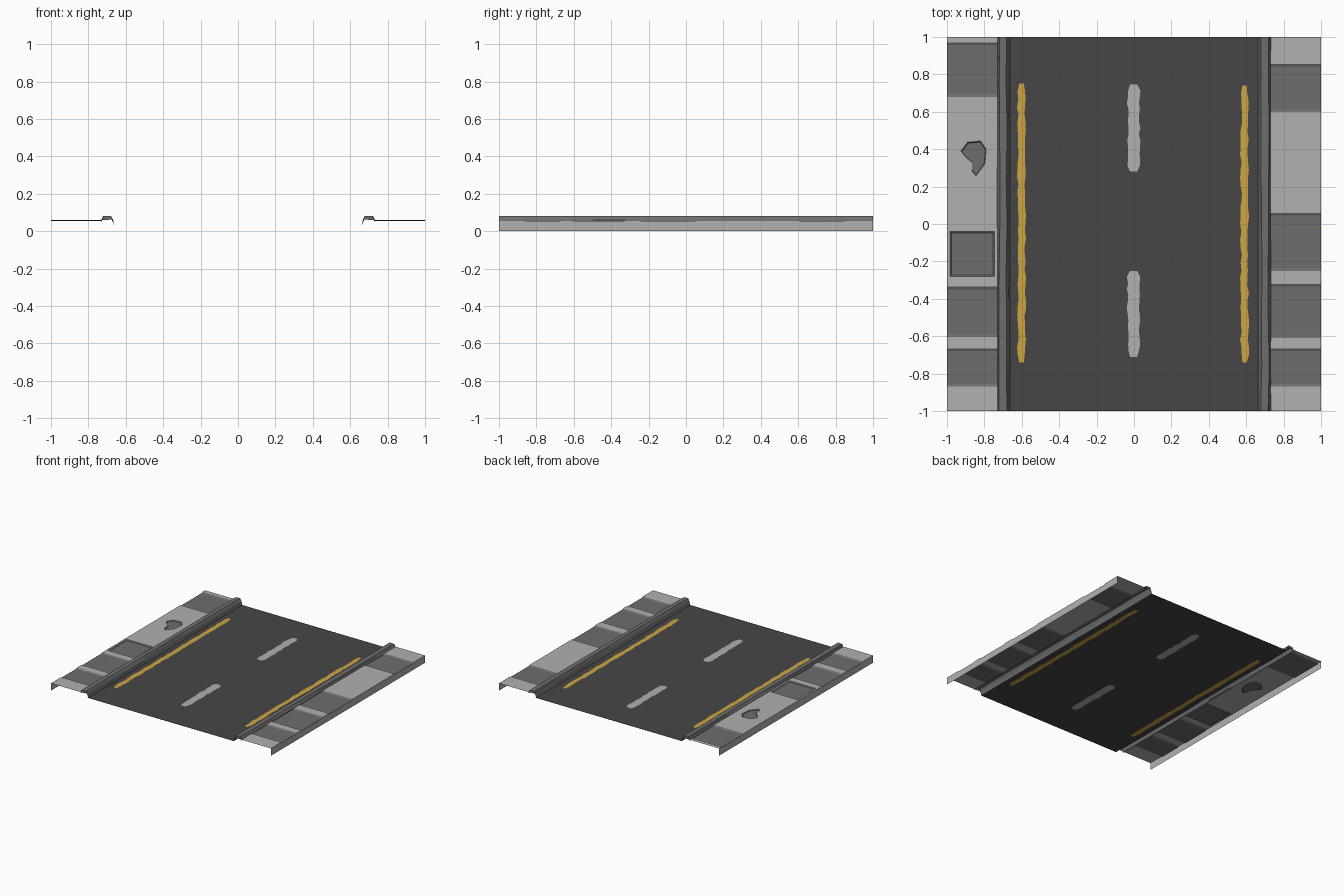
import bpy, bmesh, random
from mathutils import Vector

if "Cube" in bpy.data.objects:
    bpy.data.objects.remove(bpy.data.objects["Cube"])

random.seed(4)
ROAD_Z, WALK_Z, DIP_Z = 0.03, 0.06, 0.054
SLOPE = 0.014


def material(name, rgb):
    m = bpy.data.materials.new(name)
    m.diffuse_color = (*rgb, 1)
    m.use_nodes = True
    m.node_tree.nodes["Principled BSDF"].inputs["Base Color"].default_value = m.diffuse_color
    return m


ASPHALT = material("asphalt", (0.062, 0.062, 0.062))
PALE = material("pale_concrete", (0.44, 0.44, 0.44))
GREY = material("grey_concrete", (0.155, 0.155, 0.155))
YELLOW = material("yellow_paint", (0.61, 0.375, 0.055))


def finish(bm, name, mats):
    """Weld, turn level faces upward and make the object."""
    bmesh.ops.remove_doubles(bm, verts=bm.verts, dist=1e-5)
    bm.normal_update()
    for f in bm.faces:
        if f.normal.z < -0.01:
            f.normal_flip()
    me = bpy.data.meshes.new(name)
    bm.to_mesh(me)
    bm.free()
    for m in mats:
        me.materials.append(m)
    ob = bpy.data.objects.new(name, me)
    bpy.context.collection.objects.link(ob)
    return ob


def face(bm, pts, mat):
    f = bm.faces.new([bm.verts.new(p) for p in pts])
    f.material_index = mat


def fill_with_holes(bm, outer, holes, z, mat):
    """Level sheet with outlines cut out of it."""
    edges = []
    for loop in [outer] + holes:
        vs = [bm.verts.new((x, y, z)) for x, y in loop]
        edges += [bm.edges.new((vs[i - 1], vs[i])) for i in range(len(vs))]
    res = bmesh.ops.triangle_fill(bm, edges=edges, use_beauty=True, normal=(0, 0, 1))
    for g in res["geom"]:
        if isinstance(g, bmesh.types.BMFace):
            g.material_index = mat


def rect(x0, x1, y0, y1):
    return [(x0, y0), (x1, y0), (x1, y1), (x0, y1)]


def paint_rows(x0, x1, y0, y1, n, wobble):
    """Rows (left, right, y) of a worn paint stripe with rounded ends."""
    rows = []
    for i in range(n + 1):
        a, b = x0 + random.uniform(-wobble, wobble), x1 + random.uniform(-wobble, wobble)
        if i in (0, n):
            a, b = x0 + (x1 - x0) * 0.2, x1 - (x1 - x0) * 0.2
        rows.append((a, b, y0 + (y1 - y0) * i / n))
    return rows


# Road with the worn markings cut flush into it
bm = bmesh.new()
stripes = [(paint_rows(-0.621, -0.581, -0.74, 0.75, 36, 0.005), 1),
           (paint_rows(0.572, 0.610, -0.74, 0.74, 36, 0.005), 1),
           (paint_rows(-0.034, 0.030, 0.28, 0.745, 14, 0.005), 2),
           (paint_rows(-0.034, 0.030, -0.71, -0.25, 14, 0.005), 2)]
outlines = []
for rows, mat in stripes:
    outlines.append([(a, y) for a, b, y in rows] + [(b, y) for a, b, y in reversed(rows)])
fill_with_holes(bm, rect(-0.662, 0.662, -1, 1), outlines, ROAD_Z, 0)
for rows, mat in stripes:
    for (a, b, y), (c, d, w) in zip(rows, rows[1:]):
        face(bm, [(a, y, ROAD_Z), (b, y, ROAD_Z), (d, w, ROAD_Z), (c, w, ROAD_Z)], mat)
finish(bm, "road", [ASPHALT, YELLOW, PALE])


# Curbs: a slightly uneven profile run along y
def curb(name, side):
    profile = [(0.662, ROAD_Z), (0.671, 0.062), (0.681, 0.08),
               (0.719, 0.08), (0.729, 0.06), (0.731, 0.05)]
    bm = bmesh.new()
    rows = []
    for i in range(9):
        row = []
        for k, (x, z) in enumerate(profile):
            j = random.uniform(-0.004, 0.004) if 0 < k < 5 else 0
            row.append(bm.verts.new((side * (x + j), -1 + i / 4, z)))
        rows.append(row)
    for r, s in zip(rows, rows[1:]):
        for k in range(5):
            bm.faces.new((r[k], r[k + 1], s[k + 1], s[k]))
    for r in (rows[0], rows[-1]):
        bm.faces.new(r[1:5])
    finish(bm, name, [GREY])


# Sidewalk: pale sheet, sunken grey slabs across it, outer wall down to the ground
def sidewalk(name, side, slabs, holes):
    bm = bmesh.new()
    xo, xi = side * 1.0, side * 0.731
    prof = [(-1, WALK_Z)]
    for y0, y1 in slabs:
        prof += [(y0, WALK_Z), (y0 + SLOPE, DIP_Z), (y1 - SLOPE, DIP_Z), (y1, WALK_Z)]
    prof.append((1, WALK_Z))
    for (y0, z0), (y1, z1) in zip(prof, prof[1:]):
        pale = z0 == z1 == WALK_Z
        inside = [h for h in holes if pale and y0 < h[0][1] < y1]
        if inside:
            fill_with_holes(bm, rect(xo, xi, y0, y1), inside, WALK_Z, 0)
        else:
            face(bm, [(xo, y0, z0), (xi, y0, z0), (xi, y1, z1), (xo, y1, z1)], 0 if pale else 1)
        face(bm, [(xo, y0, 0), (xo, y1, 0), (xo, y1, z1), (xo, y0, z0)], 0)
    # sunken slab or pothole in each cut outline
    for h in holes:
        c = sum((Vector(p) for p in h), Vector((0, 0))) / len(h)
        low = [c + (Vector(p) - c) * 0.93 for p in h]
        for i in range(len(h)):
            face(bm, [(*h[i - 1], WALK_Z), (*h[i], WALK_Z),
                      (*low[i], DIP_Z), (*low[i - 1], DIP_Z)], 1)
        face(bm, [(*p, DIP_Z) for p in low], 1)
    ob = finish(bm, name, [PALE, GREY])
    return ob


pothole = [(-0.925, 0.39), (-0.89, 0.437), (-0.82, 0.444), (-0.79, 0.40), (-0.797, 0.32),
           (-0.845, 0.257), (-0.866, 0.283), (-0.866, 0.33), (-0.90, 0.358)]
for label, side in (("left", -1), ("right", 1)):
    curb(label + "_curb", side)
sidewalk("left_sidewalk", -1, [(-0.87, -0.665), (-0.605, -0.335), (0.68, 0.97)],
         [pothole, rect(-0.985, -0.745, -0.28, -0.04)])
sidewalk("right_sidewalk", 1, [(-0.87, -0.665), (-0.61, -0.32), (-0.25, 0.06), (0.60, 0.855)], [])
